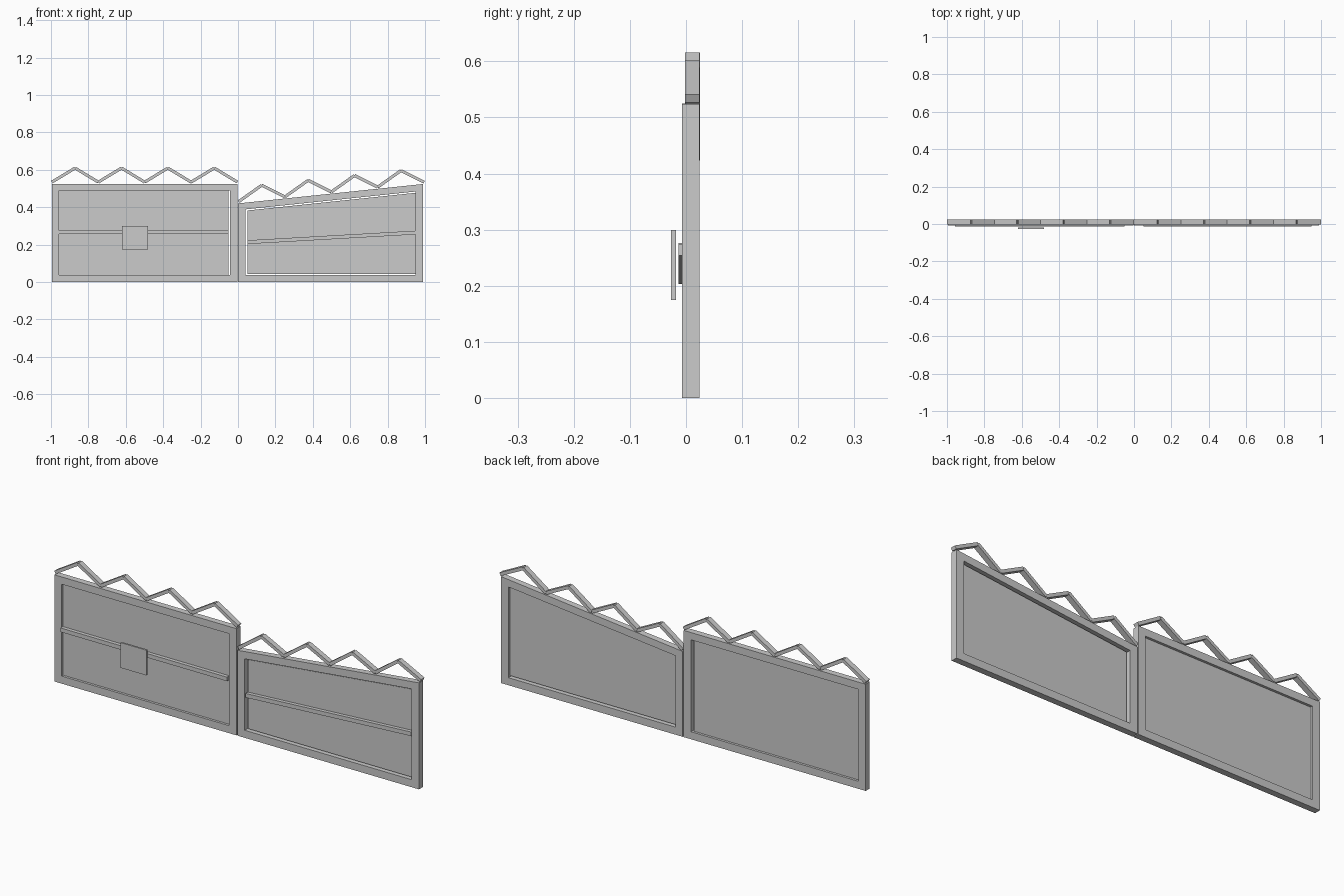
import bpy
import bmesh
from mathutils import Vector

if "Cube" in bpy.data.objects:
    bpy.data.objects.remove(bpy.data.objects["Cube"], do_unlink=True)

steel = bpy.data.materials.new("grey_steel")
steel.use_nodes = True
steel.diffuse_color = (0.6, 0.6, 0.6, 1)
steel.node_tree.nodes["Principled BSDF"].inputs["Base Color"].default_value = (0.6, 0.6, 0.6, 1)


def slab(name, outline, y0, y1):
    """Extrude an (x, z) outline from y0 to y1."""
    bm = bmesh.new()
    face = bm.faces.new([bm.verts.new((x, y0, z)) for x, z in outline])
    ext = bmesh.ops.extrude_face_region(bm, geom=[face])
    moved = [g for g in ext["geom"] if isinstance(g, bmesh.types.BMVert)]
    bmesh.ops.translate(bm, verts=moved, vec=(0, y1 - y0, 0))
    bmesh.ops.recalc_face_normals(bm, faces=bm.faces)
    mesh = bpy.data.meshes.new(name)
    bm.to_mesh(mesh)
    bm.free()
    mesh.materials.append(steel)
    obj = bpy.data.objects.new(name, mesh)
    bpy.context.collection.objects.link(obj)


def band(name, xs, low, high, y0, y1):
    """Slab between two heights given as functions of x."""
    a, b = xs
    slab(name, [(a, low(a)), (b, low(b)), (b, high(b)), (a, high(a))], y0, y1)


def bar(name, start, end, width, y0, y1):
    """Straight bar whose lower edge line joins two (x, z) points."""
    p, q = Vector(start), Vector(end)
    d = (q - p).normalized()
    n = Vector((-d.y, d.x)) * width / 2
    slab(name, [p - n, q - n, q + n, p + n], y0, y1)


def gate(side, posts, top, middle, sheet, sheet_base, sheet_drop):
    front, back = -0.007, 0.024
    zero = lambda x: 0.0
    (a, b), (c, d) = posts
    # Frame
    band(side + "_post_outer", (a, b), zero, top, front, back)
    band(side + "_post_inner", (c, d), zero, top, front, back)
    band(side + "_bottom_rail", (b, c), zero, lambda x: 0.037, front, back)
    band(side + "_top_rail", (b, c), lambda x: top(x) - 0.036, top, front, back)
    # Sheet and centre rail
    band(side + "_sheet", sheet, lambda x: sheet_base, lambda x: top(x) - sheet_drop, 0.005, 0.012)
    band(side + "_centre_rail", sheet, lambda x: middle(x) - 0.01,
         lambda x: middle(x) + 0.01, -0.013, 0.005)


def zigzag(side, x0, x1, base):
    step = (x1 - x0) / 4
    for i in range(4):
        a = x0 + i * step
        m, b = a + step / 2, a + step
        peak = (m, base(m) + 0.084)
        bar(f"{side}_spike_rise_{i + 1}", (a, base(a) + 0.009), peak, 0.016, -0.002, 0.025)
        bar(f"{side}_spike_fall_{i + 1}", peak, (b, base(b) + 0.009), 0.016, -0.002, 0.024)


level = lambda x: 0.525
slope = lambda x: 0.42 + 0.105 * x

gate("right_leaf", ((-0.995, -0.956), (-0.044, -0.004)), level,
     lambda x: 0.266, (-0.956, -0.052), 0.03, 0.03)
gate("left_leaf", ((0.001, 0.041), (0.95, 0.99)), slope,
     lambda x: 0.21 + 0.057 * x, (0.05, 0.95), 0.043, 0.043)
zigzag("right_leaf", -0.995, -0.003, level)
zigzag("left_leaf", 0.003, 0.995, slope)

# Plate in front of the level leaf
slab("sign_plate", [(-0.62, 0.175), (-0.48, 0.175), (-0.48, 0.299), (-0.62, 0.299)], -0.027, -0.018)
